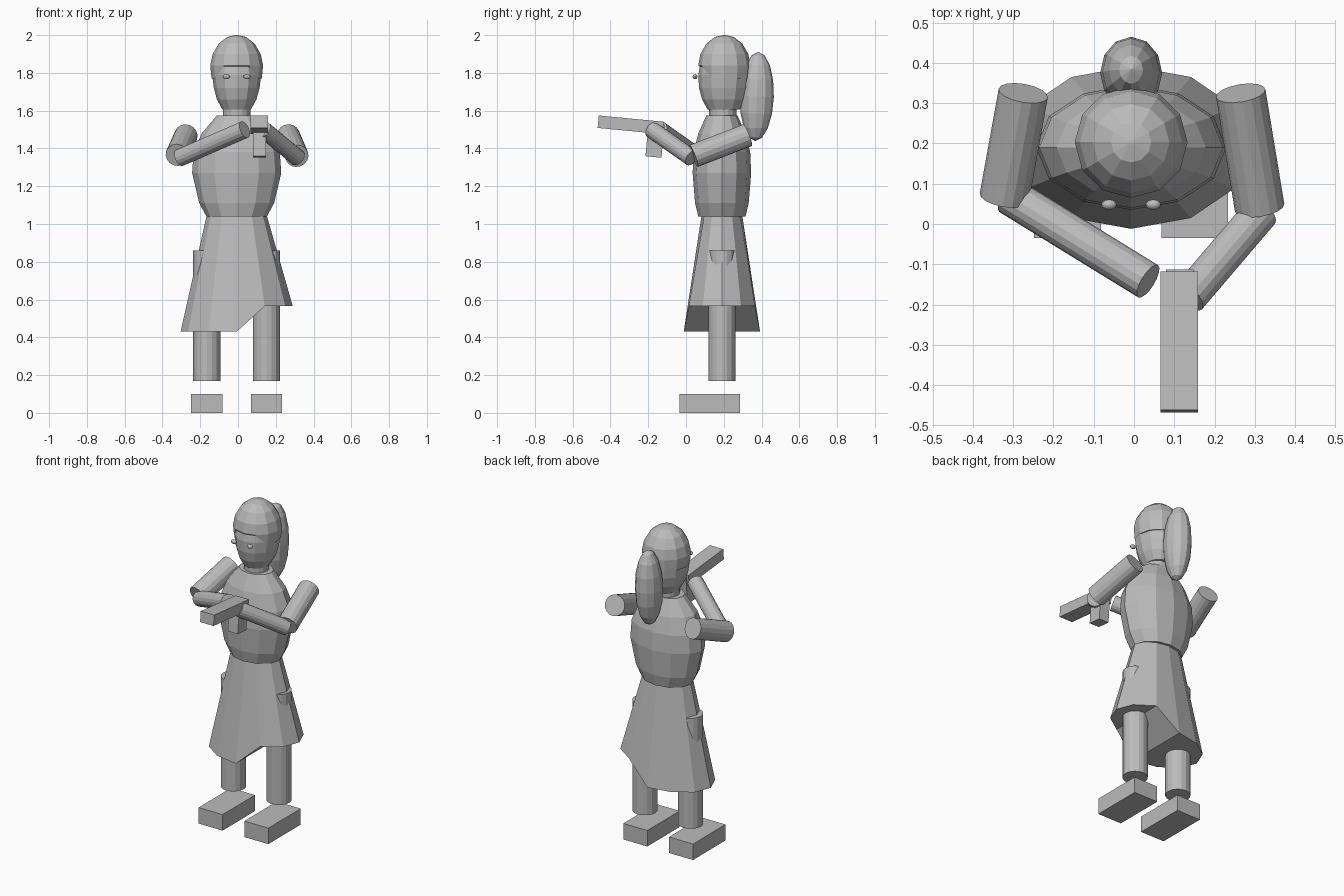
import bpy, bmesh, math
from mathutils import Vector, Matrix

if "Cube" in bpy.data.objects:
    bpy.data.objects.remove(bpy.data.objects["Cube"])

# Single plain grey
grey = bpy.data.materials.new("plain grey")
grey.use_nodes = True
COLOR = (0.5, 0.5, 0.5, 1)
grey.diffuse_color = COLOR
grey.node_tree.nodes["Principled BSDF"].inputs["Base Color"].default_value = COLOR

CX, CY = -0.007, 0.19   # body axis
SIDES = 12


def finish(name, bm):
    bmesh.ops.recalc_face_normals(bm, faces=bm.faces)
    mesh = bpy.data.meshes.new(name)
    bm.to_mesh(mesh)
    bm.free()
    mesh.materials.append(grey)
    obj = bpy.data.objects.new(name, mesh)
    bpy.context.collection.objects.link(obj)
    return obj


def loft(name, rings, center=(CX, CY), height=None, caps=(True, True)):
    """Stack of elliptical rings (z, rx, ry); height(i, angle, z) may move points."""
    bm = bmesh.new()
    loops = []
    for i, (z, rx, ry) in enumerate(rings):
        loop = []
        for k in range(SIDES):
            a = 2 * math.pi * k / SIDES
            h = height(i, k, z) if height else z
            loop.append(bm.verts.new((center[0] + rx * math.cos(a), center[1] + ry * math.sin(a), h)))
        loops.append(loop)
    for low, high in zip(loops, loops[1:]):
        for k in range(SIDES):
            n = (k + 1) % SIDES
            bm.faces.new((low[k], low[n], high[n], high[k]))
    if caps[0]:
        bm.faces.new(loops[0][::-1])
    if caps[1]:
        bm.faces.new(loops[-1])
    return bm, loops


def rod(name, start, end, radius):
    a, b = Vector(start), Vector(end)
    turn = (b - a).to_track_quat('Z', 'Y').to_matrix().to_4x4()
    bm = bmesh.new()
    bmesh.ops.create_cone(bm, cap_ends=True, segments=16, radius1=radius, radius2=radius,
                          depth=(b - a).length, matrix=Matrix.Translation((a + b) / 2) @ turn)
    return finish(name, bm)


def box(name, center, size, tilt=0):
    bm = bmesh.new()
    bmesh.ops.create_cube(bm, size=1, matrix=Matrix.Translation(center)
                          @ Matrix.Rotation(math.radians(tilt), 4, 'X') @ Matrix.Diagonal((*size, 1)))
    return finish(name, bm)


def ball(name, center, radii, segments=12, rings=8, tilt=0):
    bm = bmesh.new()
    bmesh.ops.create_uvsphere(bm, u_segments=segments, v_segments=rings, radius=1,
                              matrix=Matrix.Translation(center)
                              @ Matrix.Rotation(math.radians(tilt), 4, 'X') @ Matrix.Diagonal((*radii, 1)))
    return finish(name, bm)


# Boots and legs
for side, s in (("left", 1), ("right", -1)):
    x = CX + s * 0.158
    box(side + "_boot", (x, 0.125, 0.05), (0.166, 0.32, 0.10))
    rod(side + "_leg", (x, CY, 0.17), (x, CY, 0.86), 0.072)


# Skirt with its hem lifted on the left side, closed underneath in three panels
def hem(i, k, z):
    return 0.565 if i == 0 and k in (10, 11, 0, 1, 2) else z


bm, loops = loft("skirt", [(0.43, 0.297, 0.202), (1.05, 0.158, 0.107)], height=hem, caps=(False, True))
base = loops[0]
bm.faces.new(base[3:10])
bm.faces.new((base[2], base[3], base[9], base[10]))
bm.faces.new((base[10], base[11], base[0], base[1], base[2]))
finish("skirt", bm)

# Torso and neck
bm, _ = loft("torso", [(1.04, 0.16, 0.125), (1.11, 0.198, 0.142), (1.27, 0.236, 0.155),
                       (1.38, 0.228, 0.15), (1.48, 0.185, 0.125), (1.575, 0.105, 0.082)])
finish("torso", bm)
rod("neck", (CX, CY + 0.005, 1.55), (CX, CY + 0.005, 1.63), 0.072)

# Head
HEAD = (CX, 0.2)
bm, _ = loft("head", [(1.605, 0.075, 0.085), (1.66, 0.105, 0.115), (1.72, 0.121, 0.131),
                      (1.79, 0.13, 0.135), (1.87, 0.12, 0.12), (1.94, 0.08, 0.08)], HEAD)
finish("head", bm)


# Hair cap with a fringe raised over the face
def fringe(i, k, z):
    return 1.835 if i == 0 and k in (8, 9, 10) else z


bm, _ = loft("hair", [(1.77, 0.133, 0.135), (1.84, 0.14, 0.138), (1.90, 0.127, 0.127),
                      (1.955, 0.095, 0.095), (1.99, 0.05, 0.05), (2.0, 0.006, 0.006)],
             (CX, 0.203), height=fringe)
finish("hair", bm)
ball("ponytail", (CX, 0.375, 1.675), (0.077, 0.09, 0.236), tilt=-2)
for side, s in (("left", 1), ("right", -1)):
    ball(side + "_eye", (CX + s * 0.055, 0.048, 1.78), (0.019, 0.013, 0.013))

# Arms raised to hold the handgun
rod("left_upper_arm", (0.265, 0.325, 1.47), (0.312, 0.04, 1.36), 0.062)
rod("right_upper_arm", (-0.275, 0.325, 1.47), (-0.322, 0.065, 1.365), 0.062)
rod("left_forearm", (0.316, 0.03, 1.35), (0.135, -0.182, 1.5), 0.045)
rod("right_forearm", (-0.31, 0.07, 1.35), (0.035, -0.142, 1.5), 0.047)

# Handgun
box("gun_barrel", (0.112, -0.293, 1.525), (0.093, 0.345, 0.066), tilt=-5.5)
box("gun_grip", (0.114, -0.164, 1.442), (0.068, 0.085, 0.175), tilt=-5.5)
